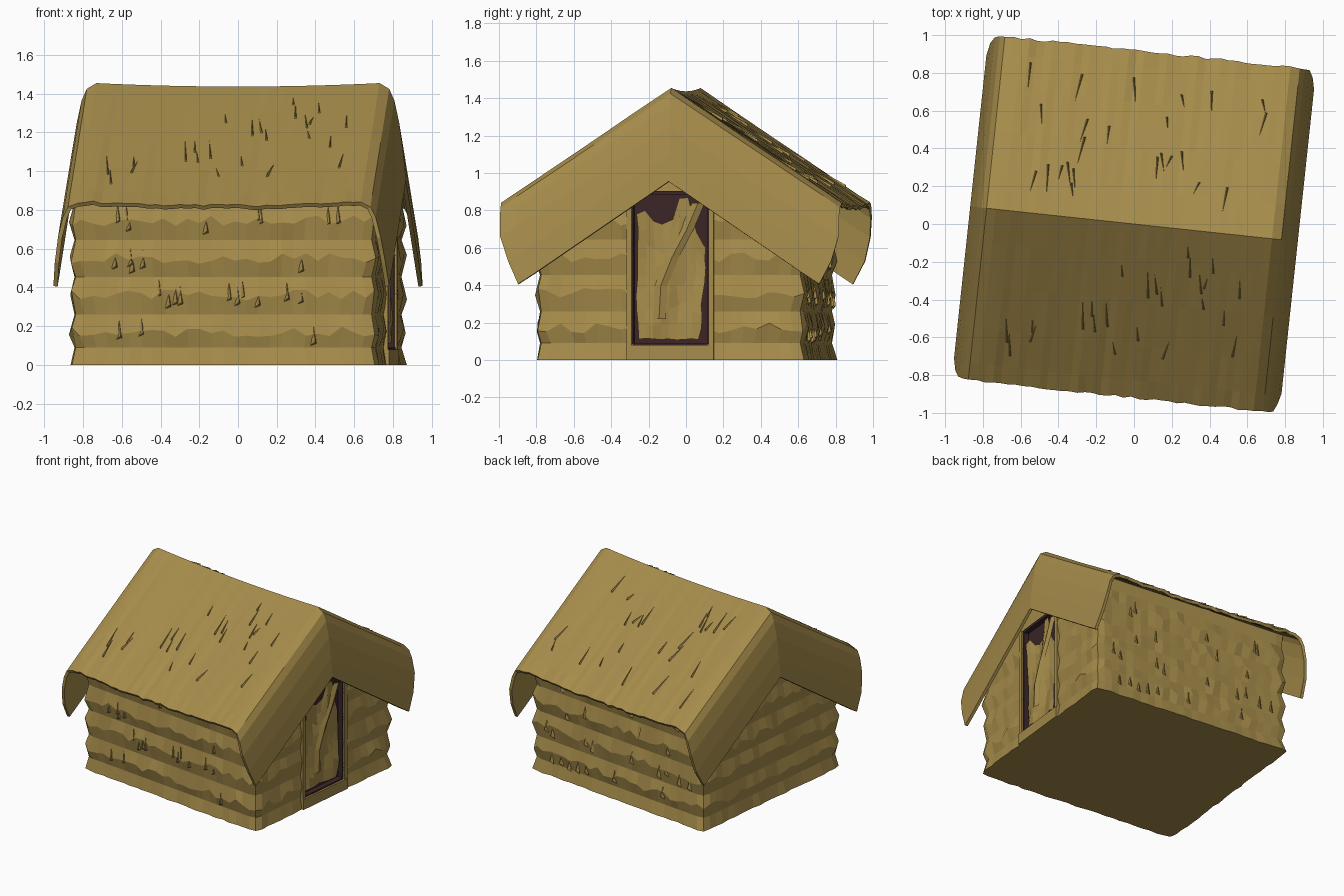
import bpy, bmesh, math, random
from mathutils import Vector

random.seed(7)
TURN = math.radians(-6.1)
HALF_X, HALF_Y = 0.80, 0.728      # wall half sizes
EAVE, RIDGE = 0.915, 1.455        # roof half depth, ridge height

if "Cube" in bpy.data.objects:
    bpy.data.objects.remove(bpy.data.objects["Cube"])


def material(name, colour):
    m = bpy.data.materials.new(name)
    m.use_nodes = True
    m.diffuse_color = (*colour, 1)
    bsdf = m.node_tree.nodes["Principled BSDF"]
    bsdf.inputs["Base Color"].default_value = (*colour, 1)
    bsdf.inputs["Roughness"].default_value = 0.9
    return m


straw = material("straw", (0.38, 0.262, 0.07))
dark = material("dark_doorway", (0.045, 0.019, 0.02))


def jit(a):
    return random.uniform(-a, a)


def finish(bm, name, mat):
    bmesh.ops.recalc_face_normals(bm, faces=bm.faces)
    me = bpy.data.meshes.new(name)
    bm.to_mesh(me)
    bm.free()
    ob = bpy.data.objects.new(name, me)
    bpy.context.collection.objects.link(ob)
    me.materials.append(mat)
    ob.rotation_euler.z = TURN
    return ob


def box(name, lo, hi, mat):
    bm = bmesh.new()
    bmesh.ops.create_cube(bm, size=1)
    for v in bm.verts:
        v.co = [lo[i] + (v.co[i] + 0.5) * (hi[i] - lo[i]) for i in range(3)]
    return finish(bm, name, mat)


def grid_faces(bm, rows, closed=False):
    for a, b in zip(rows, rows[1:]):
        n = len(a)
        for i in range(n if closed else n - 1):
            j = (i + 1) % n
            bm.faces.new((a[i], a[j], b[j], b[i]))


# Walls: stacked rings make the bulging straw courses
def outline(nx=26, ny=22):
    pts = [(-1 + 2 * i / nx, -1) for i in range(nx)]
    pts += [(1, -1 + 2 * i / ny) for i in range(ny)]
    pts += [(-x, -y) for x, y in pts]
    return pts


bm = bmesh.new()
rings = []
courses = [0, 0.09, 0.17, 0.26, 0.36, 0.455, 0.55, 0.645, 0.745, 0.835]
for k, z in enumerate(courses):
    bulge = k % 2 == 0
    ring = []
    for x, y in outline():
        off = jit(0.007) if bulge else -0.02
        corner = abs(x) == 1 and abs(y) == 1
        if corner:
            off -= 0.012
        dz = jit(0.028) if bulge and k else 0
        ring.append(bm.verts.new((x * (HALF_X + off), y * (HALF_Y + off), z + dz)))
    rings.append(ring)
rings.append([bm.verts.new((x * 0.77, y * 0.71, 0.93)) for x, y in outline()])
rings.append([bm.verts.new((x * 0.74, y * 0.03, 1.28)) for x, y in outline()])
grid_faces(bm, rings, closed=True)
bm.faces.new(rings[0])
bm.faces.new(rings[-1])
walls = finish(bm, "walls", straw)

# Door opening on the right gable
cutter = box("door_cutter", (0.745, -0.205, 0.085), (0.95, 0.205, 0.9), straw)
cutter.hide_render = True
cutter.hide_viewport = True
cutter.display_type = 'WIRE'
cut = walls.modifiers.new("door_opening", 'BOOLEAN')
cut.operation = 'DIFFERENCE'
cut.solver = 'EXACT'
cut.object = cutter

# Dark lining of the opening
box("doorway_back", (0.742, -0.205, 0.085), (0.752, 0.205, 0.9), dark)
for s, side in ((-1, "front"), (1, "back")):
    y0, y1 = sorted((s * 0.197, s * 0.206))
    box("doorway_lining_" + side, (0.75, y0, 0.085), (0.79, y1, 0.9), dark)
    y0, y1 = sorted((s * 0.206, s * 0.235))
    box("door_jamb_" + side, (0.75, y0, 0.0), (0.803, y1, 0.9), straw)
box("doorway_threshold", (0.75, -0.2, 0.08), (0.795, 0.2, 0.09), dark)
box("door_sill", (0.75, -0.235, 0.0), (0.81, 0.235, 0.08), straw)
box("doorway_top", (0.75, -0.2, 0.885), (0.79, 0.2, 0.905), dark)

# Ragged hanging in the doorway
bm = bmesh.new()
tops = [0.78, 0.80, 0.74, 0.73, 0.75, 0.87, 0.87, 0.68, 0.6]
rows = []
for r in range(9):
    t = r / 8
    row = []
    for c, top in enumerate(tops):
        u = c / (len(tops) - 1)
        y = -0.178 + u * (0.365 - 0.03 * (1 - t)) + jit(0.008)
        fold = 0.012 * math.sin(u * 9 - t * 5)
        z = 0.112 + t * (top - 0.112) + (jit(0.012) if 0 < r < 8 else jit(0.004))
        row.append(bm.verts.new((0.772 + fold + jit(0.004), y, z)))
    rows.append(row)
grid_faces(bm, rows)
hanging = finish(bm, "door_hanging", straw)

# Diagonal fold across the hanging
bm = bmesh.new()
rows = []
for y, z in ((0.15, 0.84), (0.09, 0.70), (0.01, 0.55), (-0.05, 0.40), (-0.06, 0.22)):
    rows.append([bm.verts.new((0.782 + d, y + w, z)) for w, d in ((-0.035, 0), (0.0, 0.016), (0.035, 0))])
grid_faces(bm, rows)
finish(bm, "hanging_fold", straw)


# Roof: one thatch sheet bent down over both gables
def roof_point(x, y, drop, squeeze):
    sag = 0.018 * max(0, 1 - (x / 0.74) ** 2)
    z = RIDGE - 0.67 * abs(y) - drop * (1 - 0.13 * abs(y) / EAVE) - sag
    return Vector((x, y * squeeze, z))


flap = [(0.872, 0.50, 0.88), (0.858, 0.36, 0.95), (0.838, 0.21, 0.99), (0.812, 0.09, 1), (0.785, 0.03, 1)]
columns = [(-x, d, s) for x, d, s in flap]
columns += [(-0.735 + 1.47 * i / 36, 0, 1) for i in range(37)]
columns += flap[::-1]
across = [-1, -0.9, -0.7, -0.45, -0.2, 0, 0.2, 0.45, 0.7, 0.9, 1]
bm = bmesh.new()
rows = []
strand = [jit(0.006) for _ in columns]
for v in across:
    row = []
    for i, (x, d, s) in enumerate(columns):
        p = roof_point(x, v * EAVE, d, s)
        if d == 0 and 0 < abs(v):
            p.z += strand[i] * abs(v) + jit(0.003)
        if abs(v) == 1:
            p.y += jit(0.006)
        row.append(bm.verts.new(p))
    rows.append(row)
grid_faces(bm, rows)
roof = finish(bm, "thatch_roof", straw)
if sum(p.normal.z for p in roof.data.polygons) < 0:
    roof.data.flip_normals()
thick = roof.modifiers.new("thickness", 'SOLIDIFY')
thick.thickness = 0.022
thick.offset = -1

# Loose straws standing off the thatch
bm = bmesh.new()
for side in (-1, 1):
    for _ in range(24):
        x, y = random.uniform(-0.68, 0.68), random.uniform(0.08, 0.65)
        length, lean = random.uniform(0.06, 0.16), jit(0.03)
        up = Vector((0, 0, 0.016))
        a = roof_point(x, side * y, 0, 1)
        b = roof_point(x + lean, side * (y + length), 0, 1)
        w = Vector((0.006, 0, 0))
        va, vb, vc, vd = [bm.verts.new(p) for p in (a, b - w, b + w, b + up)]
        for f in ((va, vb, vc), (va, vc, vd), (va, vd, vb), (vb, vd, vc)):
            bm.faces.new(f)
finish(bm, "loose_straws", straw)

# Small straw tufts on the wall courses
bm = bmesh.new()
for side in (-1, 1):
    for _ in range(26):
        x = random.uniform(-0.7, 0.7)
        z = random.choice(courses[2:9:2]) + jit(0.04)
        y = side * (HALF_Y - 0.008)
        pts = [(x, y, z + 0.05), (x - 0.015, y, z - 0.05), (x + 0.015, y, z - 0.04), (x + 0.01, y + side * 0.016, z - 0.03)]
        va, vb, vc, vd = [bm.verts.new(p) for p in pts]
        for f in ((va, vb, vc), (va, vc, vd), (va, vd, vb), (vb, vd, vc)):
            bm.faces.new(f)
finish(bm, "wall_tufts", straw)
